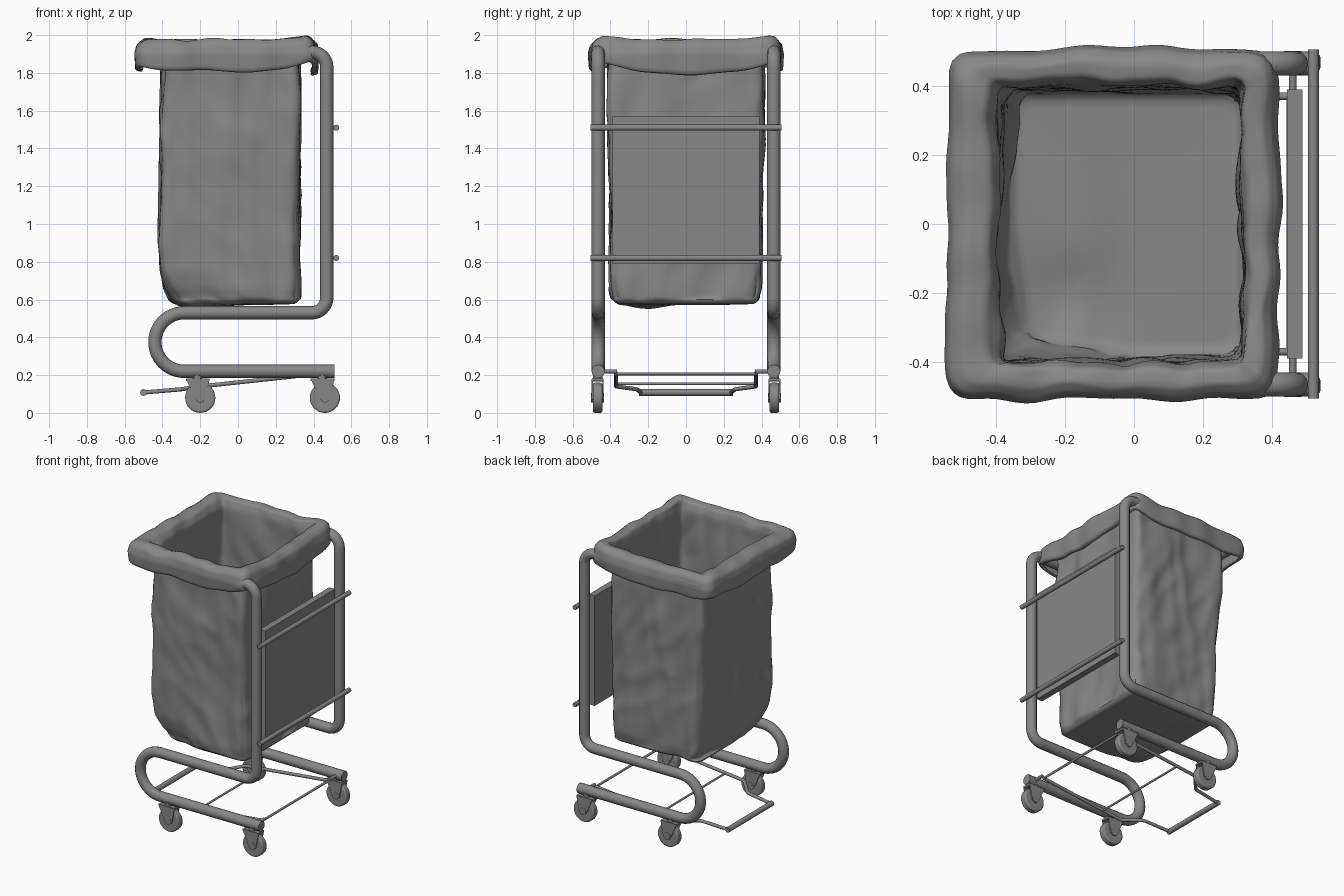
import bpy, bmesh, math
from mathutils import Vector, noise

if "Cube" in bpy.data.objects:
    bpy.data.objects.remove(bpy.data.objects["Cube"])

grey = bpy.data.materials.new('dark_grey')
grey.diffuse_color = (0.245, 0.245, 0.245, 1)
grey.use_nodes = True
grey.node_tree.nodes["Principled BSDF"].inputs["Base Color"].default_value = grey.diffuse_color


def smooth(ob, angle=40):
    bpy.ops.object.select_all(action='DESELECT')
    ob.select_set(True)
    bpy.context.view_layer.objects.active = ob
    bpy.ops.object.shade_smooth_by_angle(angle=math.radians(angle))


def fillet(pts, radii, steps=10):
    """Round the inner corners of a polyline."""
    pts = [Vector(p) for p in pts]
    out = [pts[0]]
    for i in range(1, len(pts) - 1):
        p, r = pts[i], radii[i - 1]
        a, b = (pts[i - 1] - p).normalized(), (pts[i + 1] - p).normalized()
        half = a.angle(b) / 2
        c = p + (a + b).normalized() * (r / math.sin(half))
        t = r / math.tan(half)
        va, vb = p + a * t - c, p + b * t - c
        for k in range(steps + 1):
            out.append(c + va.lerp(vb, k / steps).normalized() * r)
    return out + [pts[-1]]


def tube(name, pts, r):
    cu = bpy.data.curves.new(name, 'CURVE')
    cu.dimensions = '3D'
    cu.bevel_depth, cu.bevel_resolution, cu.use_fill_caps = r, 4, True
    sp = cu.splines.new('POLY')
    sp.points.add(len(pts) - 1)
    for q, p in zip(sp.points, pts):
        q.co = (*p, 1)
    ob = bpy.data.objects.new(name, cu)
    bpy.context.collection.objects.link(ob)
    bpy.ops.object.select_all(action='DESELECT')
    ob.select_set(True)
    bpy.context.view_layer.objects.active = ob
    bpy.ops.object.convert(target='MESH')
    smooth(bpy.context.object)


def mesh_object(name, bm):
    bmesh.ops.recalc_face_normals(bm, faces=bm.faces)
    me = bpy.data.meshes.new(name)
    bm.to_mesh(me)
    bm.free()
    ob = bpy.data.objects.new(name, me)
    bpy.context.collection.objects.link(ob)
    return ob


def cylinder(name, loc, r, depth, axis, bevel=0):
    rot = (math.pi / 2, 0, 0) if axis == 'y' else (0, 0, 0)
    bpy.ops.mesh.primitive_cylinder_add(vertices=32, radius=r, depth=depth, location=loc, rotation=rot)
    ob = bpy.context.object
    ob.name = name
    if bevel:
        m = ob.modifiers.new('bevel', 'BEVEL')
        m.width, m.segments = bevel, 3
    smooth(ob)


def plate(name, profile, y, thick):
    """Extrude an x-z outline along y."""
    bm = bmesh.new()
    f = bm.faces.new([bm.verts.new((x, y - thick / 2, z)) for x, z in profile])
    ext = bmesh.ops.extrude_face_region(bm, geom=[f])
    bmesh.ops.translate(bm, vec=(0, thick, 0), verts=[v for v in ext['geom'] if isinstance(v, bmesh.types.BMVert)])
    mesh_object(name, bm)


# Continuous bent tube frame, both sides joined by the front of the bag hoop
Y = 0.465
half = [(0.51, Y, 0.22), (-0.44, Y, 0.22), (-0.44, Y, 0.53), (0.47, Y, 0.53), (0.47, Y, 1.91), (-0.47, Y, 1.91)]
rad = [0.155, 0.155, 0.08, 0.08, 0.05]
tube('tube_frame', fillet(half + [(x, -y, z) for x, y, z in reversed(half)], rad + rad[::-1]), 0.035)
tube('hoop_rear_bar', [(0.37, -Y, 1.91), (0.37, Y, 1.91)], 0.025)

# Back panel and its two rails
for z in (0.82, 1.51):
    tube('back_rail', [(0.52, -0.505, z), (0.52, 0.505, z)], 0.016)
plate('back_panel', [(0.443, 0.79), (0.488, 0.79), (0.488, 1.57), (0.443, 1.57)], 0, 0.78)

# Casters
for x in (-0.2, 0.46):
    for y in (-0.468, 0.468):
        cylinder('caster_wheel', (x, y, 0.08), 0.08, 0.05, 'y', 0.01)
        cylinder('caster_hub', (x, y, 0.08), 0.025, 0.068, 'y')
        cylinder('caster_stem', (x - 0.015, y, 0.185), 0.025, 0.04, 'z')
        fork = [(x - 0.075, 0.18), (x + 0.05, 0.18), (x + 0.028, 0.07), (x - 0.015, 0.06), (x - 0.03, 0.08)]
        for s in (-1, 1):
            plate('caster_fork', fork, y + s * 0.029, 0.007)
        plate('caster_bridge', [(x - 0.075, 0.168), (x - 0.075, 0.182), (x + 0.05, 0.182), (x + 0.05, 0.168)], y, 0.058)

# Foot pedal linkage
side = [(0.45, 0.37, 0.21), (-0.2, 0.37, 0.14), (-0.3, 0.26, 0.125), (-0.5, 0.24, 0.108)]
loop = side + [(x, -y, z) for x, y, z in reversed(side)]
tube('pedal_rod', fillet(loop, [0.04, 0.04, 0.02, 0.02, 0.04, 0.04], 5), 0.011)
tube('pedal_bar', [(-0.5, -0.25, 0.108), (-0.5, 0.25, 0.108)], 0.018)
tube('pedal_rear_crossbar', [(0.45, -0.37, 0.207), (0.45, 0.37, 0.207)], 0.008)
for s in (-1, 1):
    tube('pedal_pivot', [(0.46, s * 0.365, 0.22), (0.46, s * 0.45, 0.22)], 0.011)
tube('pedal_crossbar', [(-0.05, -0.37, 0.154), (-0.05, 0.37, 0.154)], 0.007)

# Fabric bag: rows of (centre x, half x, half y, height, corner radius), hem to floor
rows = [(-0.06, 0.45, 0.48, 1.835, 0.05), (-0.06, 0.472, 0.500, 1.84, 0.06),
        (-0.06, 0.478, 0.507, 1.90, 0.06), (-0.06, 0.466, 0.495, 1.95, 0.06),
        (-0.055, 0.435, 0.465, 1.975, 0.05), (-0.045, 0.385, 0.425, 1.968, 0.03),
        (-0.035, 0.36, 0.408, 1.92, 0.02), (-0.038, 0.362, 0.41, 1.80, 0.03),
        (-0.045, 0.37, 0.41, 1.50, 0.04), (-0.045, 0.365, 0.40, 1.20, 0.05),
        (-0.048, 0.372, 0.40, 0.90, 0.06), (-0.035, 0.362, 0.40, 0.66, 0.06),
        (-0.025, 0.35, 0.39, 0.605, 0.06), (-0.02, 0.32, 0.36, 0.58, 0.05),
        (-0.02, 0.16, 0.18, 0.575, 0.03), (-0.02, 0.01, 0.01, 0.575, 0.005)]
SIDE = 34
square = [(-1 + 2 * k / SIDE, -1) for k in range(SIDE)]
for _ in range(3):
    square += [(-b, a) for a, b in square[-SIDE:]]


def bag_point(a, b, row):
    cx, hx, hy, z, r = row
    p = Vector((a * hx, b * hy, 0))
    q = Vector((max(-hx + r, min(hx - r, p.x)), max(-hy + r, min(hy - r, p.y)), 0))
    if (p - q).length > 1e-6:
        p = q + (p - q).normalized() * r
    p += Vector((cx, 0, z))
    out = Vector((a if abs(a) > 0.95 else 0, b if abs(b) > 0.95 else 0, 0))
    hem = hx > 0.43 and z > 1.8
    wave = noise.noise(Vector((p.x * 7, p.y * 7, p.z * 2.2)))
    if hem:
        # Broad waves on the rolled hem
        p += out * 0.022 * wave
    elif z > 0.6:
        # Long soft folds and diagonal ridged creases on the body
        d = p.z * 5 + (p.x - p.y) * 4
        ridge = 0.22 - abs(noise.noise(Vector((p.x * 4 + 9, p.y * 4, d))))
        fold = 0.22 - abs(noise.noise(Vector((p.x * 8, p.y * 8, p.z * 1.5 + 5))))
        p += out * (0.014 * wave + 0.024 * ridge + 0.02 * fold - 0.004)
        # The left wall leans inward towards the back corner lower down
        p.x += 0.05 * max(0, -a) ** 3 * max(0, b) * min(1, max(0, (1.7 - z) / 0.8))
    if z > 1.94:
        p.z += 0.014 * noise.noise(Vector((a * 3, b * 3, 4)))
        p.z += 0.02 * max(0, a) ** 4 * b ** 4
    if hem and z < 1.86:
        along = b if abs(a) > abs(b) else a
        if a > 0.7:
            p.z += 0.03 * (a - 0.7) / 0.3
        p.z -= (0.075 if a > 0.95 else 0.025) * (1 - along ** 2)
        p.z += 0.02 * noise.noise(Vector((a * 2 + 7, b * 2, 1)))
    if z < 0.75:
        # Sagging floor with a pit near the front-left corner, which is slumped inward
        near = min(1, (0.75 - z) / 0.14)
        pit = math.exp(-((p.x + 0.2) ** 2 + (p.y + 0.24) ** 2) / 0.018)
        ridge = math.exp(-((p.x + 0.14 + 0.4 * p.y ** 2) / 0.07) ** 2)
        p.z += near * (0.015 * ridge - 0.03 * pit)
        slump = max(0, -a) * max(0, -b) * near * 0.045 * hx / 0.36
        p += Vector((slump, slump, 0))
    return p


bm = bmesh.new()
rings = []
for i in range(len(rows) - 1):
    n = 12 if 7 <= i < 11 else 8 if i in (13, 14) else 4
    for k in range(n):
        row = [u + (v - u) * k / n for u, v in zip(rows[i], rows[i + 1])]
        rings.append([bm.verts.new(bag_point(a, b, row)) for a, b in square])
for lo, hi in zip(rings, rings[1:]):
    for k in range(len(lo)):
        j = (k + 1) % len(lo)
        bm.faces.new((lo[k], lo[j], hi[j], hi[k]))
bm.faces.new(rings[-1])
for _ in range(2):
    bmesh.ops.smooth_vert(bm, verts=bm.verts, factor=0.3, use_axis_x=True, use_axis_y=True, use_axis_z=True)
bag = mesh_object('fabric_bag', bm)
solid = bag.modifiers.new('thickness', 'SOLIDIFY')
solid.thickness = 0.008
solid.offset = 0
smooth(bag, 80)

for ob in bpy.context.scene.objects:
    ob.data.materials.append(grey)
